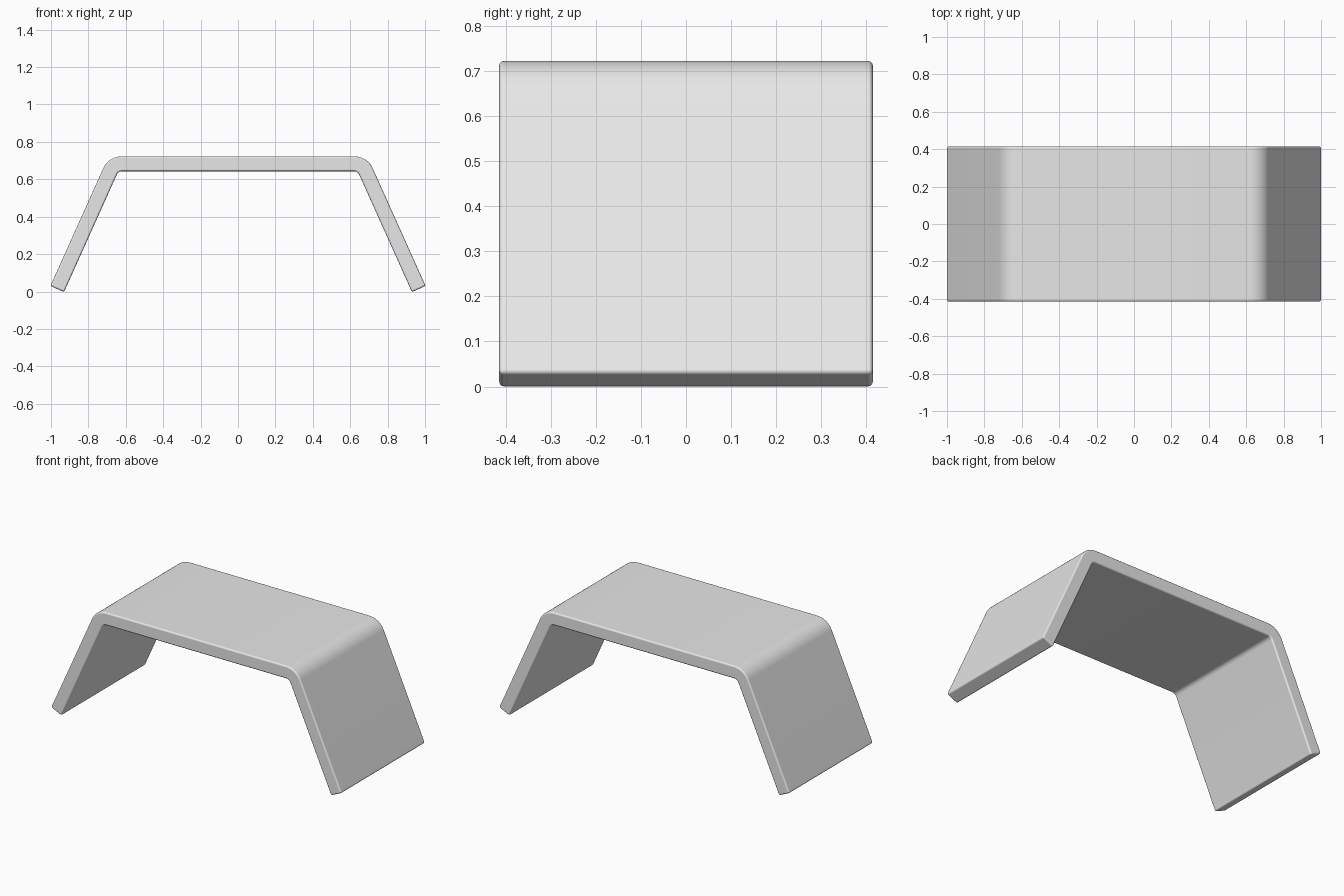
import bpy
import bmesh
from math import radians, sin, cos, tan
from mathutils import Vector

cube = bpy.data.objects.get("Cube")
if cube:
    bpy.data.objects.remove(cube, do_unlink=True)

THICK, TOP, HALF_DEPTH = 0.08, 0.723, 0.415
LEAN = radians(24.2)             # leg lean from vertical
TURN = radians(90) - LEAN        # bend between top and leg
OUTER_R, INNER_R = 0.11, 0.03

# One flat grey
grey = bpy.data.materials.new("light_grey")
grey.use_nodes = True
colour = (0.8, 0.8, 0.8, 1)
grey.diffuse_color = colour
grey.node_tree.nodes["Principled BSDF"].inputs["Base Color"].default_value = colour


def bend(foot, height, radius, steps=10):
    """Rounded corner from the flat top down to the leg line through foot."""
    corner_x = foot.x - (height - foot.y) * tan(LEAN)
    cx = corner_x - radius * tan(TURN / 2)
    cz = height - radius
    return [Vector((cx + radius * sin(TURN * i / steps),
                    cz + radius * cos(TURN * i / steps))) for i in range(steps + 1)]


# Right half of the sheet profile, then mirrored
foot_out = Vector((1.003, 0.030))
foot_in = foot_out - THICK * Vector((cos(LEAN), sin(LEAN)))
outer = bend(foot_out, TOP, OUTER_R) + [foot_out]
inner = bend(foot_in, TOP - THICK, INNER_R) + [foot_in]


def mirrored(points):
    return [Vector((-p.x, p.y)) for p in reversed(points)] + points


profile = mirrored(outer) + mirrored(inner)[::-1]

# Extrude the profile along the depth
bm = bmesh.new()
face = bm.faces.new([bm.verts.new((p.x, -HALF_DEPTH, p.y)) for p in profile])
extruded = bmesh.ops.extrude_face_region(bm, geom=[face])
moved = [g for g in extruded["geom"] if isinstance(g, bmesh.types.BMVert)]
bmesh.ops.translate(bm, verts=moved, vec=(0, 2 * HALF_DEPTH, 0))
bmesh.ops.recalc_face_normals(bm, faces=bm.faces)
mesh = bpy.data.meshes.new("bent_panel")
bm.to_mesh(mesh)
bm.free()
mesh.materials.append(grey)
panel = bpy.data.objects.new("bent_panel", mesh)
bpy.context.collection.objects.link(panel)

# Softly rounded edges
bevel = panel.modifiers.new("edge_rounding", "BEVEL")
bevel.width = 0.01
bevel.segments = 3
bevel.limit_method = "ANGLE"
bevel.angle_limit = radians(40)
bevel.harden_normals = True

bpy.context.view_layer.objects.active = panel
panel.select_set(True)
bpy.ops.object.shade_smooth()
